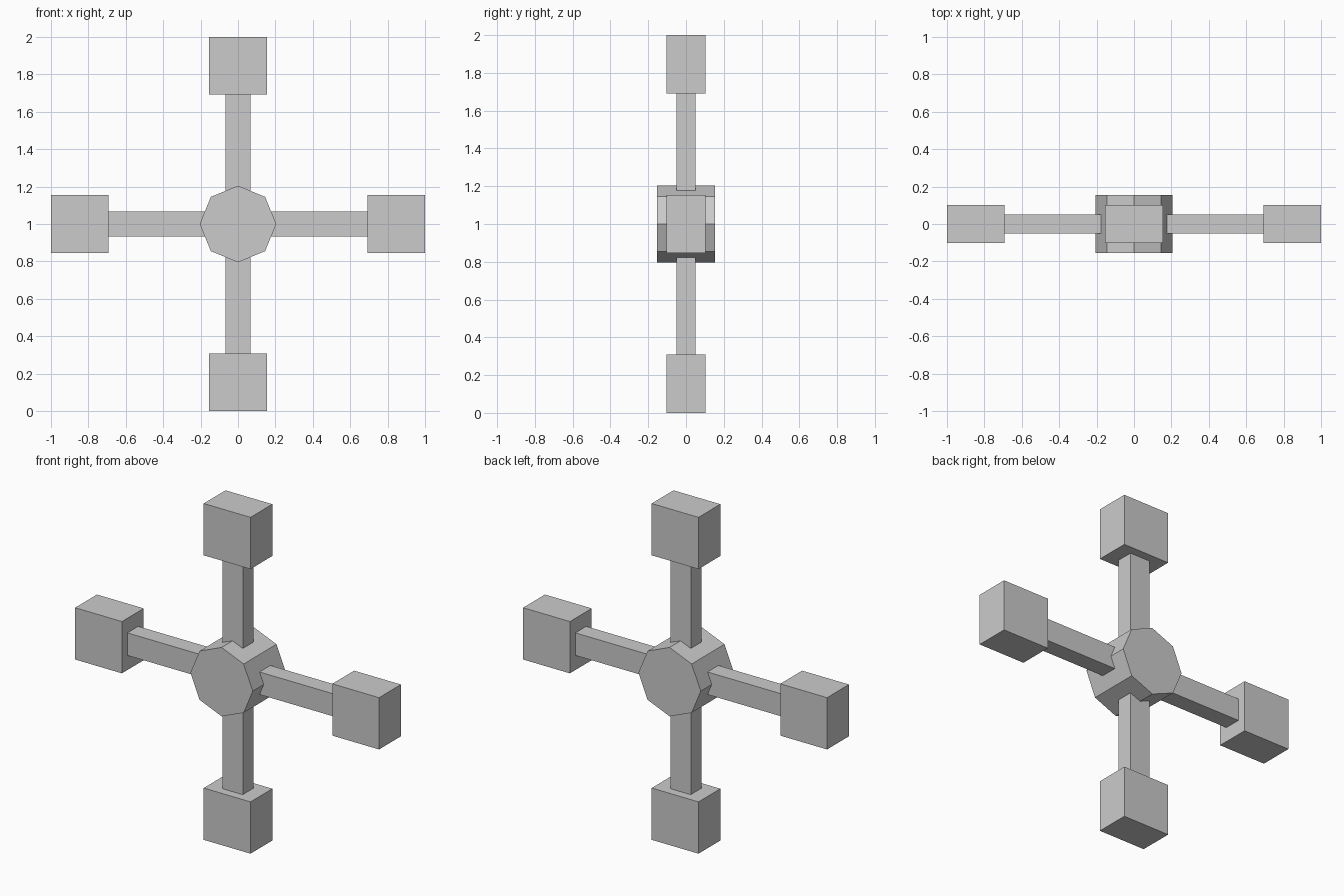
import bpy
from math import pi
from mathutils import Matrix

if "Cube" in bpy.data.objects:
    bpy.data.objects.remove(bpy.data.objects["Cube"])

CENTRE = Matrix.Translation((0, 0, 1))


def block(name, size, radius, angle):
    """Box whose centre sits `radius` out from the hub, swung about the y axis."""
    bpy.ops.mesh.primitive_cube_add(size=1)
    ob = bpy.context.object
    ob.name = name
    place = CENTRE @ Matrix.Rotation(angle, 4, 'Y') @ Matrix.Translation((0, 0, radius))
    ob.data.transform(place @ Matrix.Diagonal((*size, 1)))
    return ob


# Octagonal hub, corners on the x and z axes
bpy.ops.mesh.primitive_cylinder_add(vertices=8, radius=0.205, depth=0.308)
hub = bpy.context.object
hub.name = "hub"
hub.data.transform(CENTRE @ Matrix.Rotation(pi / 2, 4, 'X'))

# Four spokes, each with a block at its end
for i, side in enumerate(("top", "right", "bottom", "left")):
    inner, outer = 0.15, 0.72
    block(f"{side}_spoke", (0.134, 0.102, outer - inner), (inner + outer) / 2, i * pi / 2)
    block(f"{side}_end_block", (0.308, 0.205, 0.308), 0.846, i * pi / 2)
